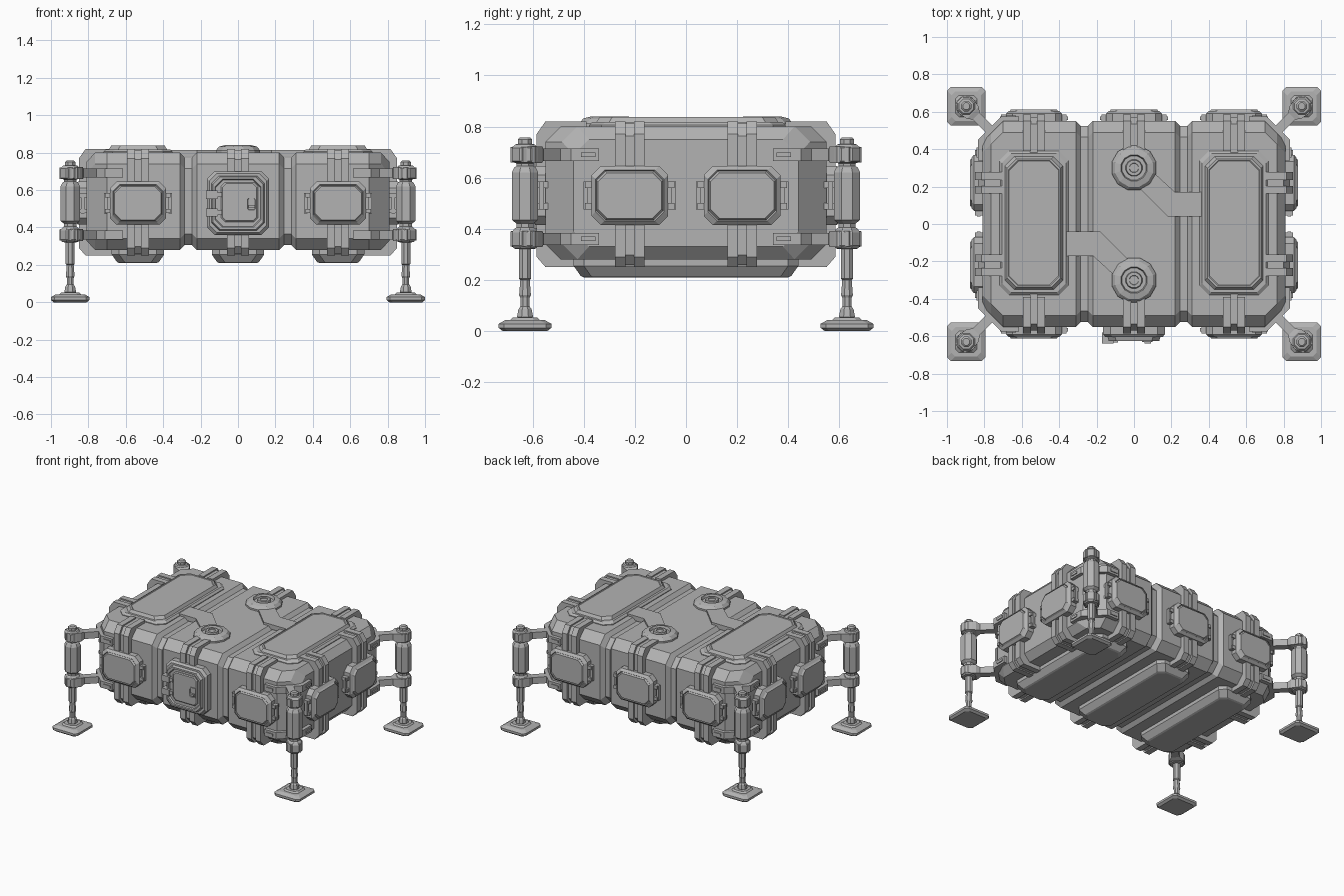
import bpy, bmesh
from math import pi, cos, sin
from mathutils import Matrix, Vector

cube = bpy.data.objects.get("Cube")
if cube:
    bpy.data.objects.remove(cube, do_unlink=True)

grey = bpy.data.materials.new("hull_grey")
grey.use_nodes = True
grey.diffuse_color = (0.45, 0.45, 0.45, 1)
grey.node_tree.nodes["Principled BSDF"].inputs["Base Color"].default_value = grey.diffuse_color


def loft(name, rings, matrix=Matrix()):
    """Skin matching rings of points and cap both ends."""
    bm = bmesh.new()
    loops = [[bm.verts.new(matrix @ Vector(p)) for p in ring] for ring in rings]
    n = len(loops[0])
    for a, b in zip(loops, loops[1:]):
        for i in range(n):
            j = (i + 1) % n
            bm.faces.new((a[i], a[j], b[j], b[i]))
    bm.faces.new(loops[0][::-1])
    bm.faces.new(loops[-1])
    bmesh.ops.recalc_face_normals(bm, faces=bm.faces)
    mesh = bpy.data.meshes.new(name)
    bm.to_mesh(mesh)
    bm.free()
    mesh.materials.append(grey)
    obj = bpy.data.objects.new(name, mesh)
    bpy.context.collection.objects.link(obj)
    return obj


def cut_rect(w, h, c):
    """Rectangle with half sizes w, h and cut corners."""
    return [(w, c - h), (w, h - c), (w - c, h), (c - w, h),
            (-w, h - c), (-w, c - h), (c - w, -h), (w - c, -h)]


def tray(name, w, h, c, layers, matrix=Matrix()):
    """Stack of cut rectangles facing up; layers are (inset, height)."""
    return loft(name, [[(x, y, z) for x, y in cut_rect(w - i, h - i, c)] for i, z in layers], matrix)


def lathe(name, profile, sides, matrix=Matrix()):
    angles = [2 * pi * (i + 0.5) / sides for i in range(sides)]
    return loft(name, [[(r * cos(a), r * sin(a), z) for a in angles] for r, z in profile], matrix)


def box(name, lo, hi, matrix=Matrix()):
    rings = [[(lo[0], lo[1], z), (hi[0], lo[1], z), (hi[0], hi[1], z), (lo[0], hi[1], z)]
             for z in (lo[2], hi[2])]
    return loft(name, rings, matrix)


# Hull, skinned along x, with cut corners and two grooves
half = [(0.22, 0.55, 0.28, 0.80), (0.245, 0.525, 0.305, 0.775), (0.285, 0.525, 0.305, 0.775),
        (0.31, 0.55, 0.28, 0.80), (0.70, 0.55, 0.28, 0.80), (0.765, 0.485, 0.28, 0.80),
        (0.81, 0.44, 0.33, 0.75)]
stations = [(-x, *s) for x, *s in reversed(half)] + half
hull = []
for x, hy, lo, hi in stations:
    mid, hz = (lo + hi) / 2, (hi - lo) / 2
    hull.append([(x, y, mid + z) for y, z in cut_rect(hy, hz, 0.06)])
loft("hull", hull)


# Ribs and wall panels, built facing -y and then turned onto each wall
def ribs(name, m):
    outline = [(0.39, 0.82), (0.55, 0.82), (0.585, 0.77), (0.585, 0.29), (0.55, 0.25), (0.39, 0.25)]
    for side, x in (("a", -0.037), ("b", 0.037)):
        loft(f"{name}_rib_{side}", [[(x + w, -d, z) for d, z in outline] for w in (-0.021, 0.021)], m)
    loft(f"{name}_rib_web", [[(w, 0.015 - d, 0.535 + (z - 0.535) * 0.97) for d, z in outline]
                             for w in (-0.02, 0.02)], m)


def wall(m, z):
    """Frame whose z axis points out of the wall."""
    return m @ Matrix.Translation((0, 0, z)) @ Matrix.Rotation(pi / 2, 4, 'X')


def panel(name, m):
    tray(f"{name}_panel", 0.15, 0.115, 0.035,
         [(0.012, 0.53), (0, 0.545), (0, 0.59), (0.016, 0.605), (0.02, 0.60), (0.026, 0.612)], wall(m, 0.53))
    for s in (-1, 1):
        x = s * 0.172
        box(f"{name}_clip_bar", (x - 0.009, -0.575, 0.475), (x + 0.009, -0.555, 0.585), m)
        for z in (0.488, 0.572):
            box(f"{name}_clip_foot", (s * 0.155 - 0.02, -0.585, z - 0.012),
                (s * 0.155 + 0.02, -0.54, z + 0.012), m)


for wall_name, angle, extra, places in (("front", 0, 0, (-0.535, 0, 0.535)), ("back", pi, 0, (-0.535, 0, 0.535)),
                                        ("left", pi / 2, 0.265, (-0.22, 0.22)),
                                        ("right", -pi / 2, 0.265, (-0.22, 0.22))):
    for i, u in enumerate(places):
        m = Matrix.Rotation(angle, 4, 'Z') @ Matrix.Translation((u, -extra, 0))
        ribs(f"{wall_name}_{i}", m)
        if (wall_name, u) != ("front", 0):
            panel(f"{wall_name}_{i}", m)

# Front door with hinges, raised leaf and latch
door = wall(Matrix(), 0.53)
tray("door_frame", 0.165, 0.17, 0.04,
     [(0, 0.53), (0, 0.59), (0.012, 0.605), (0.024, 0.605), (0.03, 0.625), (0.042, 0.625), (0.046, 0.615)], door)
tray("door_leaf", 0.098, 0.105, 0.02, [(0, 0.60), (0, 0.62), (0.006, 0.626)],
     door @ Matrix.Translation((0.008, 0.005, 0)))
for z in (0.575, 0.48):
    box("door_hinge", (-0.17, -0.64, z - 0.022), (-0.11, -0.58, z + 0.022))
    box("door_hinge_strap", (-0.12, -0.634, z - 0.013), (-0.085, -0.60, z + 0.013))
tray("latch_plate", 0.028, 0.038, 0.006, [(0, 0.60), (0, 0.631), (0.007, 0.631), (0.009, 0.626)],
     door @ Matrix.Translation((0.072, -0.005, 0)))
box("latch_handle", (0.055, -0.64, 0.505), (0.09, -0.62, 0.52))

# Roof panels
for s in (-1, 1):
    tray("roof_panel", 0.185, 0.385, 0.05,
         [(0, 0.78), (0, 0.805), (0.014, 0.818), (0.03, 0.818), (0.042, 0.838), (0.05, 0.838), (0.053, 0.835)],
         Matrix.Translation((s * 0.535, 0.005, 0)))

# Underside skids
for x in (-0.535, 0, 0.535):
    tray("skid", 0.14, 0.44, 0.04, [(0, 0.30), (0, 0.255), (0.028, 0.215), (0.04, 0.21)],
         Matrix.Translation((x, 0, 0)))

# Roof hatches and their conduits, one turned half round from the other
duct = [(0.36, 0.04), (0.18, 0.04), (0.0, 0.22), (0.05, 0.31), (0.10, 0.28), (0.22, 0.17), (0.36, 0.17)]
for angle in (0, pi):
    turn = Matrix.Rotation(angle, 4, 'Z')
    lathe("hatch", [(0.123, 0.78), (0.123, 0.812), (0.105, 0.832), (0.072, 0.84), (0.066, 0.822),
                    (0.046, 0.822), (0.042, 0.838), (0.026, 0.838), (0.024, 0.832)],
          12, turn @ Matrix.Translation((0, 0.3, 0)))
    loft("conduit", [[(x, y, z) for x, y in duct] for z in (0.78, 0.815)], turn)

# Corner legs: strut, foot, and two arms with wrapped brackets
strut = [(0.02, 0.04), (0.034, 0.055), (0.028, 0.085), (0.02, 0.095), (0.02, 0.13), (0.025, 0.14), (0.02, 0.20),
         (0.026, 0.205), (0.026, 0.32), (0.046, 0.322), (0.056, 0.335), (0.056, 0.385), (0.045, 0.40),
         (0.036, 0.405), (0.036, 0.42), (0.056, 0.435), (0.056, 0.62), (0.045, 0.64), (0.036, 0.645),
         (0.036, 0.655), (0.056, 0.665), (0.056, 0.715), (0.042, 0.73), (0.03, 0.732), (0.03, 0.75), (0.02, 0.758)]
bracket = [(0.615, 0.575), (0.71, 0.575), (0.835, 0.45), (0.835, 0.34), (0.79, 0.34), (0.79, 0.43),
           (0.69, 0.53), (0.615, 0.53)]
for sx in (-1, 1):
    for sy in (-1, 1):
        flip = Matrix.Diagonal((sx, sy, 1, 1))
        name = ("front_" if sy < 0 else "back_") + ("left" if sx > 0 else "right")
        at = flip @ Matrix.Translation((0.897, 0.63, 0))
        lathe(f"{name}_strut", strut, 8, at)
        tray(f"{name}_foot", 0.103, 0.103, 0.02,
             [(0.015, 0), (0, 0.012), (0, 0.028), (0.025, 0.042), (0.045, 0.042), (0.055, 0.052)], at)
        for z in (0.36, 0.69):
            loft(f"{name}_bracket",
                 [[(x, y, z + h) for x, y in bracket] for h in (-0.024, 0.024)], flip)
            along = at @ Matrix.Translation((0, 0, z)) @ Matrix.Rotation(-pi * 0.75, 4, 'Z')
            loft(f"{name}_arm", [[(d, -w, -h), (d, w, -h), (d, w, h), (d, -w, h)] for d, w, h in
                                 ((-0.045, 0.035, 0.03), (0.0, 0.055, 0.032), (0.05, 0.045, 0.032),
                                  (0.075, 0.026, 0.024), (0.22, 0.026, 0.024))], along)
            # Raised slot plates on the bracket ends
            box(f"{name}_slot", (0.63, 0.57, z - 0.009), (0.685, 0.581, z + 0.009), flip)
            box(f"{name}_slot", (0.83, 0.355, z - 0.009), (0.841, 0.41, z + 0.009), flip)
